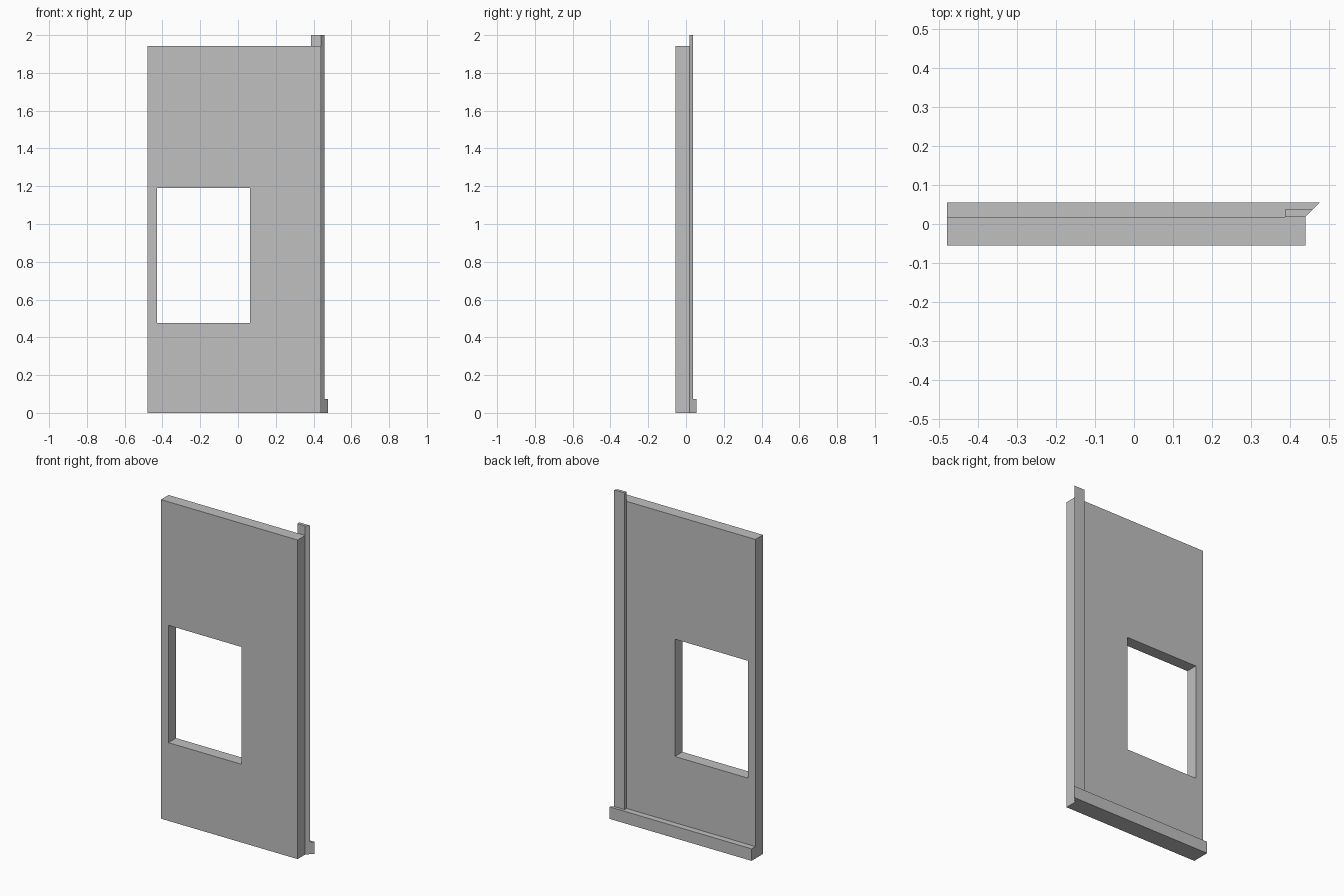
import bpy
import bmesh

cube = bpy.data.objects.get("Cube")
if cube:
    bpy.data.objects.remove(cube, do_unlink=True)

# Single grey finish
grey = bpy.data.materials.new("light grey")
grey.use_nodes = True
colour = (0.527, 0.527, 0.527, 1)
grey.diffuse_color = colour
grey.node_tree.nodes["Principled BSDF"].inputs["Base Color"].default_value = colour

# Main levels shared by the parts
LEFT, RIGHT = -0.48, 0.44
FRONT, BACK = -0.055, 0.018
PANEL_TOP, BASE_TOP = 1.942, 0.073


def finish(name, bm):
    bmesh.ops.recalc_face_normals(bm, faces=bm.faces)
    mesh = bpy.data.meshes.new(name)
    bm.to_mesh(mesh)
    bm.free()
    mesh.materials.append(grey)
    obj = bpy.data.objects.new(name, mesh)
    bpy.context.collection.objects.link(obj)
    return obj


def rectangle(x0, x1, z0, z1):
    return [(x0, z0), (x1, z0), (x1, z1), (x0, z1)]


def wall_with_opening(name, outer, inner):
    """Rectangular slab with a rectangular hole through its depth."""
    bm = bmesh.new()
    rings = [[bm.verts.new((x, y, z)) for x, z in loop]
             for y, loop in ((FRONT, outer), (BACK, outer), (BACK, inner), (FRONT, inner))]
    for ring, following in zip(rings, rings[1:] + rings[:1]):
        for i in range(4):
            j = (i + 1) % 4
            bm.faces.new((ring[i], ring[j], following[j], following[i]))
    return finish(name, bm)


def mitred_strip(name, x0, depth, z0, z1):
    """Strip on the back of the wall, cut at 45 degrees on its outer end."""
    plan = [(x0, BACK), (RIGHT, BACK), (RIGHT + depth, BACK + depth), (x0, BACK + depth)]
    bm = bmesh.new()
    face = bm.faces.new([bm.verts.new((x, y, z0)) for x, y in plan])
    extruded = bmesh.ops.extrude_face_region(bm, geom=[face])["geom"]
    top = [v for v in extruded if isinstance(v, bmesh.types.BMVert)]
    bmesh.ops.translate(bm, verts=top, vec=(0, 0, z1 - z0))
    return finish(name, bm)


# Wall panel with window opening
wall_with_opening("wall_panel",
                  rectangle(LEFT, RIGHT, 0, PANEL_TOP),
                  rectangle(-0.43, 0.063, 0.476, 1.19))

# Trim on the back: skirting board along the foot, upright board at the corner
mitred_strip("skirting_board", LEFT, 0.037, 0, BASE_TOP)
mitred_strip("corner_trim", 0.387, 0.019, BASE_TOP, 2.0)
